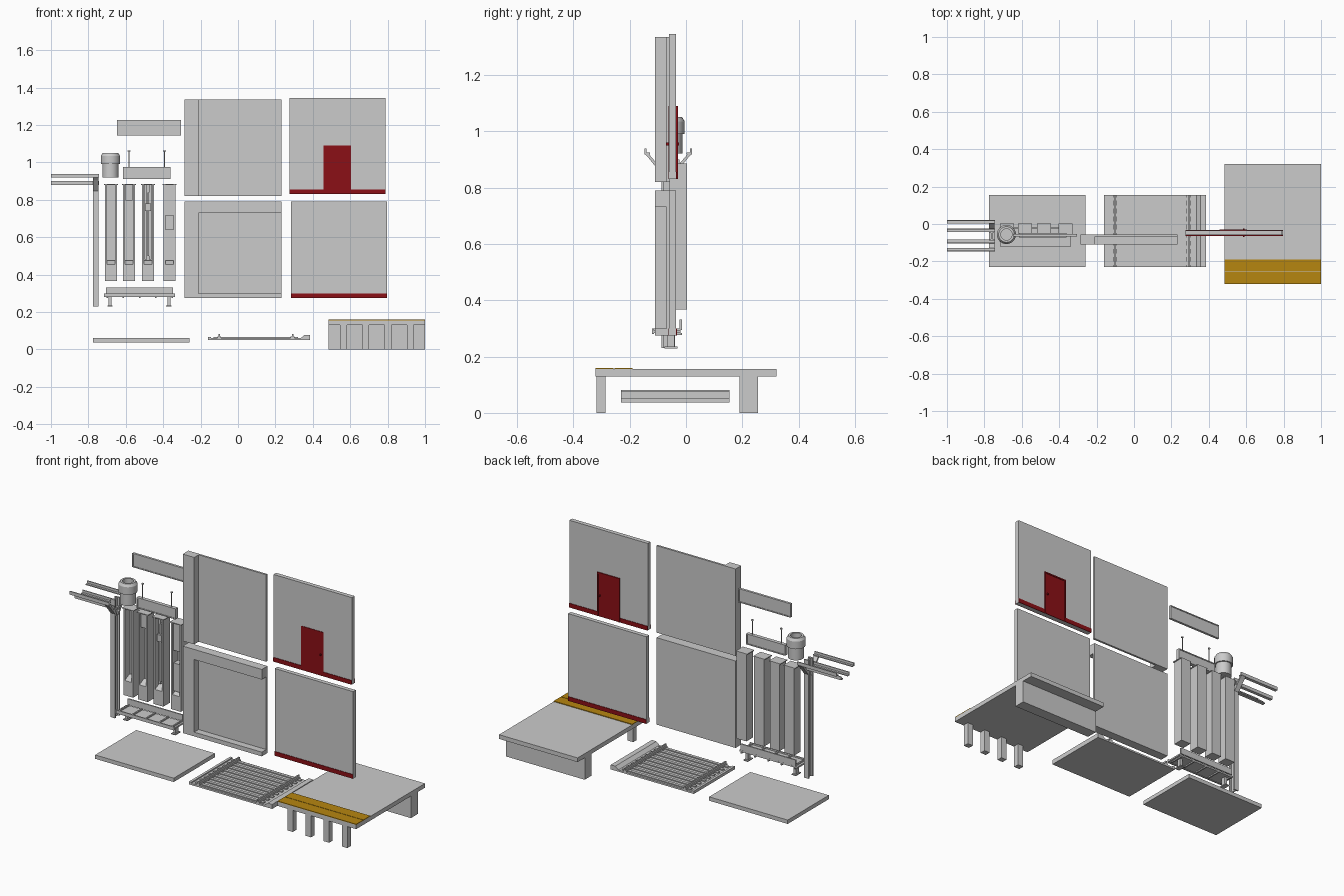
import bpy
import bmesh
import math

if "Cube" in bpy.data.objects:
    bpy.data.objects.remove(bpy.data.objects["Cube"], do_unlink=True)


def make_material(name, red, green, blue):
    material = bpy.data.materials.new(name)
    material.use_nodes = True
    colour = (red, green, blue, 1)
    material.diffuse_color = colour
    shader = next(n for n in material.node_tree.nodes if n.type == "BSDF_PRINCIPLED")
    shader.inputs["Base Color"].default_value = colour
    return material


concrete = make_material("concrete_grey", 0.6, 0.6, 0.6)
red_paint = make_material("dark_red_paint", 0.26, 0.005, 0.008)
yellow_paint = make_material("warning_yellow", 0.47, 0.24, 0.005)


def finish(name, bm, material):
    bmesh.ops.recalc_face_normals(bm, faces=bm.faces[:])
    mesh = bpy.data.meshes.new(name)
    bm.to_mesh(mesh)
    bm.free()
    mesh.materials.append(material)
    obj = bpy.data.objects.new(name, mesh)
    bpy.context.scene.collection.objects.link(obj)
    return obj


def prism(name, x, profile, material=concrete):
    """Extrude a closed (y, z) profile along x."""
    bm = bmesh.new()
    near, far = [[bm.verts.new((side, y, z)) for y, z in profile] for side in x]
    bm.faces.new(near)
    bm.faces.new(far)
    for i in range(len(profile)):
        j = (i + 1) % len(profile)
        bm.faces.new((near[i], near[j], far[j], far[i]))
    return finish(name, bm, material)


def box(name, x, y, z, material=concrete):
    corners = [(y[0], z[0]), (y[1], z[0]), (y[1], z[1]), (y[0], z[1])]
    return prism(name, x, corners, material)


def around(centre, half):
    return (centre - half, centre + half)


def lathe(name, centre, profile, material=concrete, sides=32):
    """Spin an (r, z) profile about a vertical axis."""
    bm = bmesh.new()
    rings = []
    for radius, z in profile:
        ring = []
        for i in range(sides):
            angle = math.tau * i / sides
            ring.append(bm.verts.new((centre[0] + radius * math.cos(angle),
                                      centre[1] + radius * math.sin(angle), z)))
        rings.append(ring)
    for low, high in zip(rings, rings[1:]):
        for i in range(sides):
            j = (i + 1) % sides
            bm.faces.new((low[i], low[j], high[j], high[i]))
    bm.faces.new(rings[0])
    bm.faces.new(rings[-1])
    obj = finish(name, bm, material)
    bpy.ops.object.select_all(action="DESELECT")
    obj.select_set(True)
    bpy.context.view_layer.objects.active = obj
    bpy.ops.object.shade_smooth_by_angle(angle=math.radians(30))
    return obj


# Platform with back wall, front legs and two warning strips
platform_x = (0.485, 1)
box("platform_slab", platform_x, (-0.322, 0.322), (0.13, 0.155))
box("platform_back_wall", platform_x, (0.19, 0.255), (0, 0.13))
for i in range(4):
    box("platform_leg", around(0.564 + 0.119 * i, 0.018), (-0.318, -0.285), (0, 0.13))
for name, y in (("outer", (-0.322, -0.257)), ("inner", (-0.254, -0.19))):
    box("warning_strip_" + name, platform_x, y, (0.155, 0.159), yellow_paint)

# Plain floor panel
floor_y = (-0.23, 0.155)
box("floor_panel", (-0.775, -0.26), floor_y, (0.037, 0.06))

# Track bed with sleepers, two rails and a raised kerb
box("track_base", (-0.16, 0.385), floor_y, (0.05, 0.06))
box("track_left_edge", (-0.16, -0.145), floor_y, (0.06, 0.067))
for i in range(9):
    box("track_sleeper", (-0.13, 0.32), around(-0.21 + 0.043 * i, 0.009), (0.06, 0.066))
for name, x in (("left", 0.292), ("right", -0.1)):
    box("rail_foot_" + name, around(x, 0.01), floor_y, (0.06, 0.069))
    box("rail_head_" + name, around(x, 0.004), floor_y, (0.069, 0.082))
kerb = box("track_kerb", (0.335, 0.385), floor_y, (0.06, 0.077))
for vertex in kerb.data.vertices:
    if vertex.co.x < 0.35 and vertex.co.z > 0.07:
        vertex.co.x = 0.355

# Tunnel wall sections: thin back panel with a column at one end
wall_y = (-0.11, -0.057)
wall_x = (-0.21, 0.233)
for name, z in (("lower", (0.275, 0.79)), ("upper", (0.82, 1.335))):
    box(name + "_tunnel_panel", wall_x, (-0.069, wall_y[1]), z)
    box(name + "_tunnel_column", (-0.285, wall_x[0]), wall_y, z)
box("tunnel_top_beam", wall_x, wall_y, (0.73, 0.79))
box("tunnel_bottom_ledge", wall_x, wall_y, (0.275, 0.3))

# Station walls with painted skirting, and a door through the upper one
faces = {"front": (-0.063, -0.06), "back": (-0.035, -0.032)}
door_x = (0.46, 0.6)
door_top = 1.09
for name, x, base in (("lower", (0.283, 0.797), 0.275), ("upper", (0.275, 0.789), 0.83)):
    box(name + "_station_wall", x, (-0.06, -0.035), (base, base + 0.515))
    for side, y in faces.items():
        spans = [x] if name == "lower" else [(x[0], door_x[0]), (door_x[1], x[1])]
        for span in spans:
            box(name + "_skirting_" + side, span, y, (base, base + 0.025), red_paint)
for side, y in faces.items():
    box("door_leaf_" + side, door_x, y, (0.83, door_top), red_paint)
    outward = -1 if side == "front" else 1
    trim_y = sorted((y[0], y[1] + outward * 0.003))
    for x in door_x:
        box("door_jamb_" + side, around(x, 0.004), trim_y, (0.83, door_top), red_paint)
    box("door_head_" + side, door_x, trim_y, (door_top - 0.008, door_top), red_paint)
    box("door_handle_" + side, around(0.587, 0.004),
        around(sum(y) / 2 + outward * 0.004, 0.005), (0.95, 0.96), red_paint)


# Signs: a thin board with a raised border
def framed_sign(name, x, z, middle, half):
    rim = 0.006
    box(name + "_board", x, around(middle, half - 0.003), z)
    for edge in ((x[0], x[0] + rim), (x[1] - rim, x[1])):
        box(name + "_side_rim", edge, around(middle, half), z)
    for edge in ((z[0], z[0] + rim), (z[1] - rim, z[1])):
        box(name + "_long_rim", x, around(middle, half), edge)


framed_sign("wall_sign", (-0.647, -0.305), (1.145, 1.227), -0.06, 0.007)
framed_sign("hanging_sign", (-0.615, -0.36), (0.912, 0.975), -0.06, 0.011)
for x in (-0.583, -0.393):
    lathe("sign_rod", (x, -0.06), [(0.003, 0.975), (0.003, 1.063)], sides=8)
    lathe("sign_rod_plate", (x, -0.06), [(0.007, 1.058), (0.007, 1.063)], sides=12)

# Litter bin: body, wider collar and a sunken opening
lathe("litter_bin", (-0.682, -0.056), [
    (0.043, 0.92), (0.043, 0.99), (0.051, 0.99), (0.051, 1.035),
    (0.042, 1.05), (0.03, 1.05), (0.03, 1.0)])

# Wall niches: open-fronted channels with a sloping foot
niche_z = (0.367, 0.885)
niche_y = (-0.058, 0.003)
niche_foot = [(-0.058, 0.367), (0, 0.367), (0, 0.475), (-0.02, 0.475), (-0.058, 0.455)]
niche_centres = (-0.679, -0.583, -0.481, -0.366)
for centre in niche_centres:
    box("niche_back", around(centre, 0.032), (-0.008, niche_y[1]), niche_z)
    for side in (-1, 1):
        box("niche_side", around(centre + side * 0.027, 0.005), niche_y, niche_z)
    box("niche_cap", around(centre, 0.037), (-0.063, niche_y[1]), (0.88, niche_z[1]))
    prism("niche_foot", around(centre, 0.0315), niche_foot)

# Fittings inside the niches
fitting_y = (-0.05, -0.008)
box("niche_header_box", around(niche_centres[1], 0.018), fitting_y, (0.795, 0.88))
for z in ((0.715, 0.88), (0.475, 0.64)):
    box("niche_cabinet", around(niche_centres[3], 0.026), fitting_y, z)
for side in (-1, 1):
    box("niche_pipe", around(niche_centres[2] + side * 0.012, 0.006),
        (-0.03, -0.008), (0.48, 0.88))
box("niche_valve", around(niche_centres[2], 0.016), fitting_y, (0.74, 0.78))
box("niche_conduit", around(niche_centres[2], 0.004), (-0.04, -0.008), (0.5, 0.84))

# Bench: seat, upright back, arm dividers and two footed legs
bench_x = (-0.717, -0.337)
box("bench_seat", bench_x, (-0.118, -0.02), (0.283, 0.292))
box("bench_front_lip", bench_x, (-0.12, -0.113), (0.28, 0.3))
box("bench_back", (bench_x[0] + 0.01, bench_x[1] - 0.01), (-0.023, -0.015), (0.295, 0.332))
for i in range(5):
    x = around(-0.7 + 0.087 * i, 0.004)
    box("bench_divider", x, (-0.115, -0.02), (0.292, 0.3))
    box("bench_bracket", x, (-0.1, -0.015), (0.276, 0.283))
for x in (-0.685, -0.37):
    box("bench_leg", around(x, 0.008), (-0.066, -0.041), (0.234, 0.283))
    box("bench_foot", around(x, 0.014), (-0.077, -0.03), (0.229, 0.235))

# Cable post: an I-section upright with splayed arms carrying bars
post_x = (-0.775, -0.745)
middle = -0.063
box("post_web", around(-0.76, 0.004), around(middle, 0.02), (0.23, 0.93))
for side in (-1, 1):
    box("post_flange", post_x, around(middle + side * 0.02, 0.004), (0.23, 0.93))
    arm = [(0.01, 0.83), (0.07, 0.905), (0.085, 0.92), (0.07, 0.92), (0.01, 0.85)]
    prism("post_arm", post_x, [(middle + side * y, z) for y, z in arm])
    for name, offset, z in (("outer", 0.074, 0.918), ("inner", 0.03, 0.88)):
        y = middle + side * offset
        box(name + "_bar", (-1, -0.742), around(y, 0.009), (z, z + 0.006))
        box(name + "_bar_lip", (-1, -0.742), around(y + side * 0.007, 0.003), (z, z + 0.02))
box("post_crossbar", post_x, around(middle, 0.04), (0.87, 0.88))
